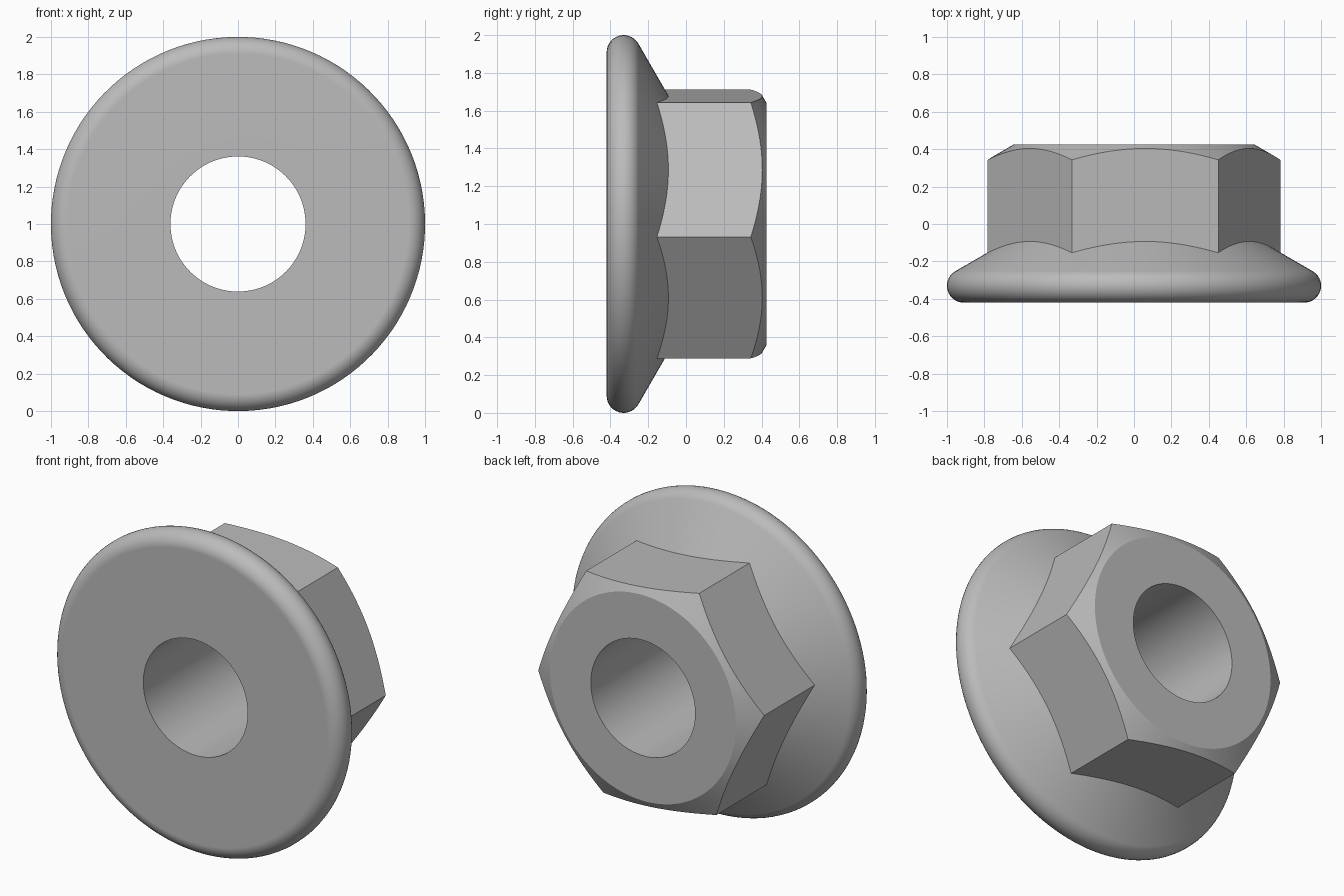
import bpy
import bmesh
from math import sin, cos, tan, pi, radians

if "Cube" in bpy.data.objects:
    bpy.data.objects.remove(bpy.data.objects["Cube"], do_unlink=True)

SEGMENTS = 120              # a multiple of six, so every hex corner is hit
TURN = radians(-5)          # the hexagon is slightly rotated
CORNER = 0.785              # hexagon corner radius
HOLE, RIM = 0.361, 0.09     # bore radius, rim rounding radius
FRONT, BACK = -0.42, 0.425
CHAMFER = 0.643             # radius of the flat back face
SLOPE = tan(radians(30))    # flange cone and chamfer angle
RIM_STEPS = 14


def hex_radius(angle):
    """Distance from the axis to the hexagon side at an angle from a corner."""
    return CORNER * cos(pi / 6) / cos(angle % (pi / 3) - pi / 6)


def profile(angle):
    """Closed section (radius, depth) from bore to rim, hexagon and back."""
    side = hex_radius(angle)
    points = [(HOLE, FRONT)]
    for i in range(RIM_STEPS + 1):
        a = -pi / 2 + radians(150) * i / RIM_STEPS
        points.append((1 - RIM + RIM * cos(a), FRONT + RIM + RIM * sin(a)))
    rim_r, rim_y = points[-1]
    points.append((side, rim_y + (rim_r - side) * SLOPE))
    points.append((side, BACK - (side - CHAMFER) * SLOPE))
    points += [(CHAMFER, BACK), (HOLE, BACK)]
    return points


# Flanged nut: one section swept round the y axis
bm = bmesh.new()
rings = []
for s in range(SEGMENTS):
    a = 2 * pi * s / SEGMENTS
    rings.append([bm.verts.new((r * cos(a + TURN), y, 1 + r * sin(a + TURN)))
                  for r, y in profile(a)])
count = len(rings[0])
for s in range(SEGMENTS):
    here, there = rings[s], rings[(s + 1) % SEGMENTS]
    for i in range(count):
        j = (i + 1) % count
        bm.faces.new((here[i], here[j], there[j], there[i]))
bmesh.ops.recalc_face_normals(bm, faces=bm.faces)
mesh = bpy.data.meshes.new("flange_nut")
bm.to_mesh(mesh)
bm.free()
nut = bpy.data.objects.new("flange_nut", mesh)
bpy.context.collection.objects.link(nut)

# Plain grey metal
grey = bpy.data.materials.new("grey_metal")
grey.use_nodes = True
colour = (0.5, 0.5, 0.5, 1)
grey.diffuse_color = colour
grey.node_tree.nodes["Principled BSDF"].inputs["Base Color"].default_value = colour
mesh.materials.append(grey)

# Smooth rounds with crisp hexagon and bore edges
bpy.ops.object.select_all(action="DESELECT")
nut.select_set(True)
bpy.context.view_layer.objects.active = nut
bpy.ops.object.shade_smooth_by_angle(angle=radians(25))
weighted = nut.modifiers.new("even_shading", "WEIGHTED_NORMAL")
weighted.keep_sharp = True
